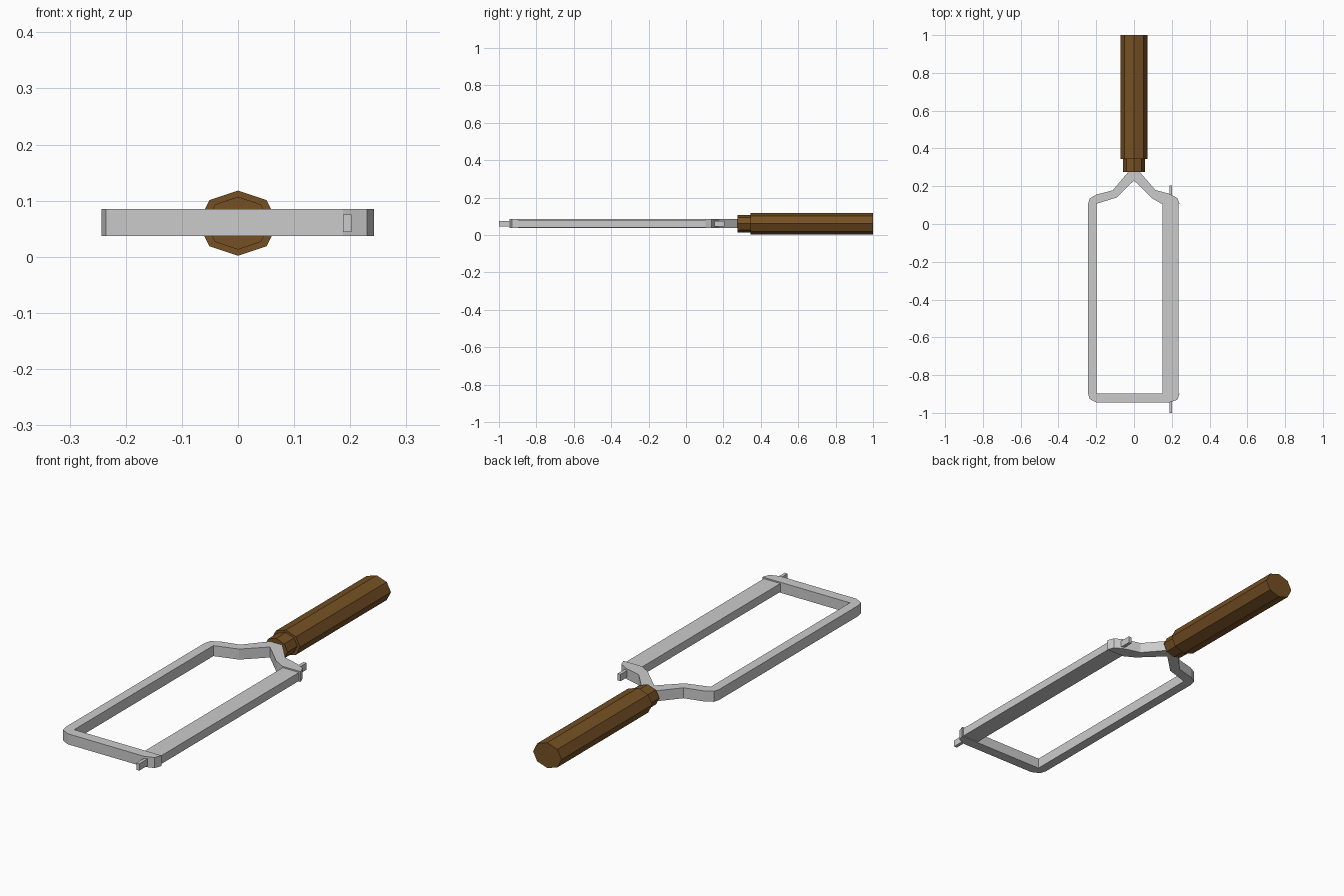
import bpy, bmesh, math

if "Cube" in bpy.data.objects:
    bpy.data.objects.remove(bpy.data.objects["Cube"])

ZC = 0.06  # height of the shared centre plane

wood = bpy.data.materials.new("brown_wood")
wood.diffuse_color = (0.18, 0.08, 0.017, 1)
wood.use_nodes = True
wood.node_tree.nodes["Principled BSDF"].inputs["Base Color"].default_value = wood.diffuse_color


def prism(name, ring, offset, mat=None):
    """Extrude a closed ring of 3D points along an offset vector."""
    bm = bmesh.new()
    face = bm.faces.new([bm.verts.new(p) for p in ring])
    ext = bmesh.ops.extrude_face_region(bm, geom=[face])
    verts = [g for g in ext["geom"] if isinstance(g, bmesh.types.BMVert)]
    bmesh.ops.translate(bm, verts=verts, vec=offset)
    bmesh.ops.recalc_face_normals(bm, faces=bm.faces)
    mesh = bpy.data.meshes.new(name)
    bm.to_mesh(mesh)
    bm.free()
    obj = bpy.data.objects.new(name, mesh)
    bpy.context.collection.objects.link(obj)
    if mat:
        mesh.materials.append(mat)
    return obj


def box(name, x0, x1, y0, y1, h):
    ring = [(x, y, ZC - h / 2) for x, y in ((x0, y0), (x1, y0), (x1, y1), (x0, y1))]
    return prism(name, ring, (0, 0, h))


def octagon_bar(name, rx, rz, y0, y1):
    ring = [(rx * math.sin(i * math.pi / 4), y0, ZC + rz * math.cos(i * math.pi / 4))
            for i in range(8)]
    return prism(name, ring, (0, y1 - y0, 0), wood)


# Wooden handle and its narrower collar
octagon_bar("handle", 0.072, 0.058, 0.345, 1.0)
octagon_bar("handle_collar", 0.058, 0.047, 0.275, 0.345)

# Bent metal frame, open on the blade side: outer outline then inner outline
outer = [(0.242, 0.105), (0.230, 0.137), (0.187, 0.160), (0.113, 0.180), (0.022, 0.285),
         (-0.022, 0.285), (-0.113, 0.178), (-0.198, 0.156), (-0.235, 0.135),
         (-0.243, 0.107), (-0.243, -0.897), (-0.235, -0.926), (-0.198, -0.945),
         (0.187, -0.945), (0.230, -0.930), (0.242, -0.897)]
inner = [(-0.199, -0.897), (-0.199, 0.107), (-0.092, 0.140), (0, 0.230),
         (0.100, 0.133), (0.150, 0.105)]
prism("frame", [(x, y, 0.037) for x, y in outer + inner], (0, 0, 0.048))

# Blade bar closing the open side
box("blade", 0.152, 0.235, -0.90, 0.108, 0.038)

# Small pegs that hold the blade at both ends
for name, y0, y1 in (("front_peg", -1.0, -0.93), ("back_peg", 0.12, 0.205)):
    box(name, 0.187, 0.202, y0, y1, 0.031)
